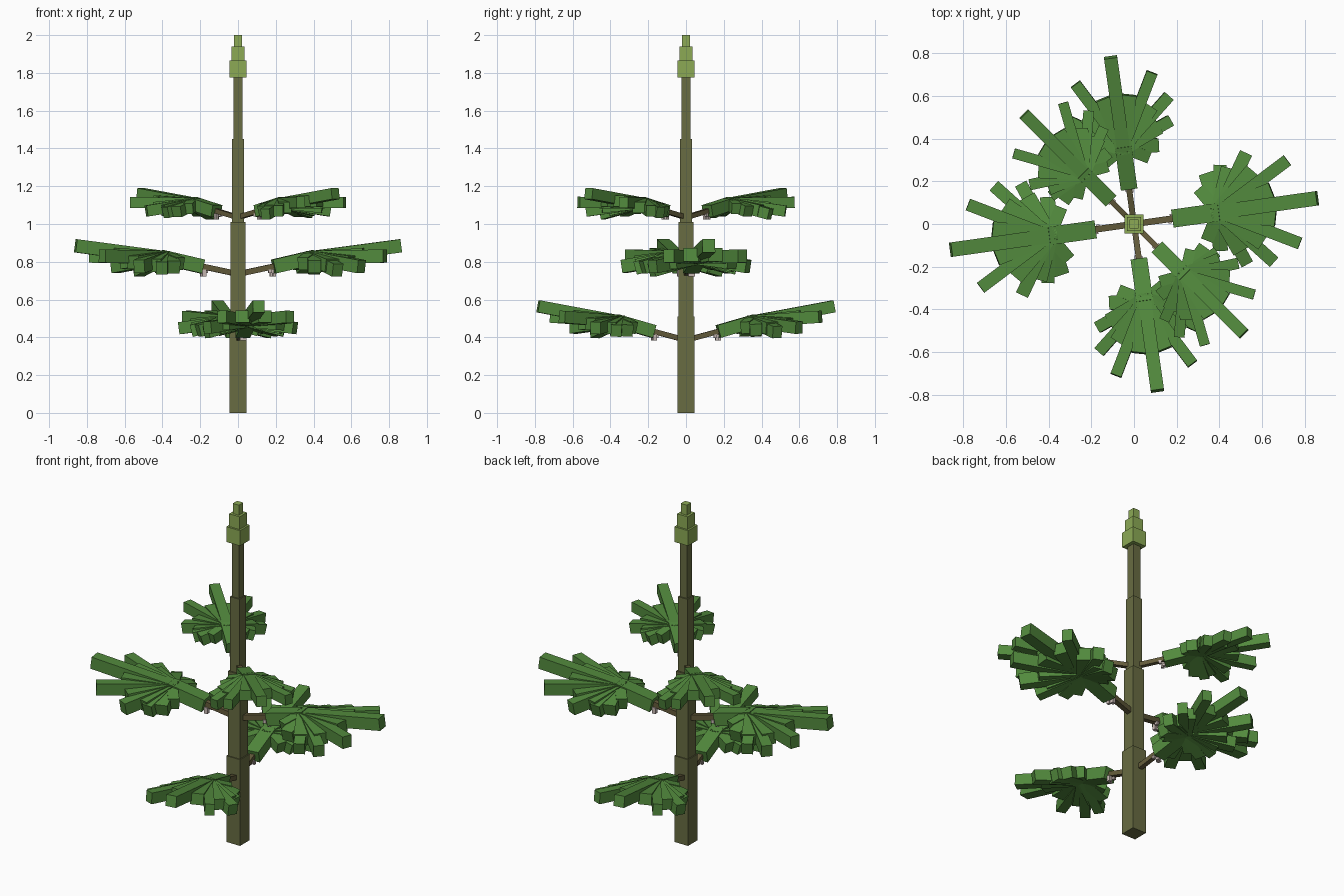
import bpy, bmesh
from math import radians
from mathutils import Matrix, Vector

if "Cube" in bpy.data.objects:
    bpy.data.objects.remove(bpy.data.objects["Cube"])


def material(name, rgb):
    m = bpy.data.materials.new(name)
    m.use_nodes = True
    m.diffuse_color = (*rgb, 1)
    m.node_tree.nodes["Principled BSDF"].inputs["Base Color"].default_value = (*rgb, 1)
    return m


BARK = material("olive bark", (0.138, 0.150, 0.054))
SHOOT = material("pale green shoot", (0.262, 0.402, 0.091))
LEAF = material("leaf green", (0.085, 0.255, 0.047))
STALK = material("brown stalk", (0.125, 0.105, 0.043))
BUD = material("pale bud", (0.58, 0.49, 0.46))


def bar(bm, start, length, width, height, yaw=0, pitch=0):
    """Box that runs from start in the direction given by yaw and pitch."""
    m = (Matrix.Translation(Vector(start))
         @ Matrix.Rotation(radians(yaw), 4, "Z")
         @ Matrix.Rotation(radians(-pitch), 4, "Y")
         @ Matrix.Translation((length / 2, 0, 0))
         @ Matrix.Diagonal((length, width, height, 1)))
    bmesh.ops.create_cube(bm, size=1, matrix=m)


def mesh_of(name, mat, bars):
    bm = bmesh.new()
    for b in bars:
        bar(bm, *b)
    mesh = bpy.data.meshes.new(name)
    bm.to_mesh(mesh)
    bm.free()
    mesh.materials.append(mat)
    return mesh


def add(name, mesh):
    ob = bpy.data.objects.new(name, mesh)
    bpy.context.collection.objects.link(ob)
    return ob


# Trunk and growing tip: stacked square blocks (bottom, top, width)
trunk = [(0, 0.51, 0.09), (0.51, 1.01, 0.078), (1.01, 1.45, 0.062), (1.45, 1.78, 0.048)]
tip = [(1.775, 1.865, 0.09), (1.865, 1.94, 0.068), (1.94, 2.0, 0.04)]
for label, mat, blocks in (("trunk", BARK, trunk), ("shoot_tip", SHOOT, tip)):
    for i, (z0, z1, w) in enumerate(blocks, 1):
        add(f"{label}_{i}", mesh_of(label, mat, [((0, 0, z0), z1 - z0, w, w, 0, 90)]))

# Leaf fingers fanning out from the hub: yaw, length, width, pitch
hub = (0.40, 0, 0.823 - 0.735)
fingers = [
    (0, 0.472, 0.068, 7.5), (29, 0.405, 0.058, 1), (-29, 0.41, 0.058, 1),
    (57, 0.305, 0.062, -9), (-50, 0.35, 0.06, -8),
    (80, 0.22, 0.062, -15), (-69, 0.28, 0.06, -14),
    (100, 0.19, 0.07, -16), (-95, 0.18, 0.07, -16),
    (122, 0.14, 0.06, -14), (-120, 0.14, 0.06, -14),
]
# Shorter fingers that fill the gaps
fingers += [(s * yaw, length, 0.08, pitch) for s in (1, -1)
            for yaw, length, pitch in ((14, 0.27, 3), (42, 0.25, -6), (68, 0.21, -12))]

blade = mesh_of("leaf_blade", LEAF,
                [((0.19, 0, 0.04), 0.225, 0.085, 0.075, 0, 13)]
                + [(hub, length, w, 0.07, yaw, pitch) for yaw, length, w, pitch in fingers])
stalk = mesh_of("leaf_stalk", STALK, [((0, 0, 0), 0.24, 0.03, 0.03, 0, 12)])
buds = mesh_of("leaf_buds", BUD, [
    ((0.172, 0.012, 0.006), 0.022, 0.02, 0.036),
    ((0.16, -0.012, 0.015), 0.018, 0.018, 0.02),
    ((0.185, -0.008, -0.004), 0.016, 0.016, 0.018),
])

# Opposite leaf pairs: height, heading, size, extra lift
pairs = {"lower": (0.385, -82, 0.92, 3), "middle": (0.735, 8, 1.0, 0), "upper": (1.035, -45, 0.84, 0)}
for level, (z, heading, size, lift) in pairs.items():
    for side, turn in (("a", 0), ("b", 180)):
        for part, mesh in (("leaf", blade), ("stalk", stalk), ("buds", buds)):
            ob = add(f"{level}_{part}_{side}", mesh)
            ob.location.z = z
            ob.rotation_euler = (0, radians(-lift), radians(heading + turn))
            ob.scale = (size,) * 3
